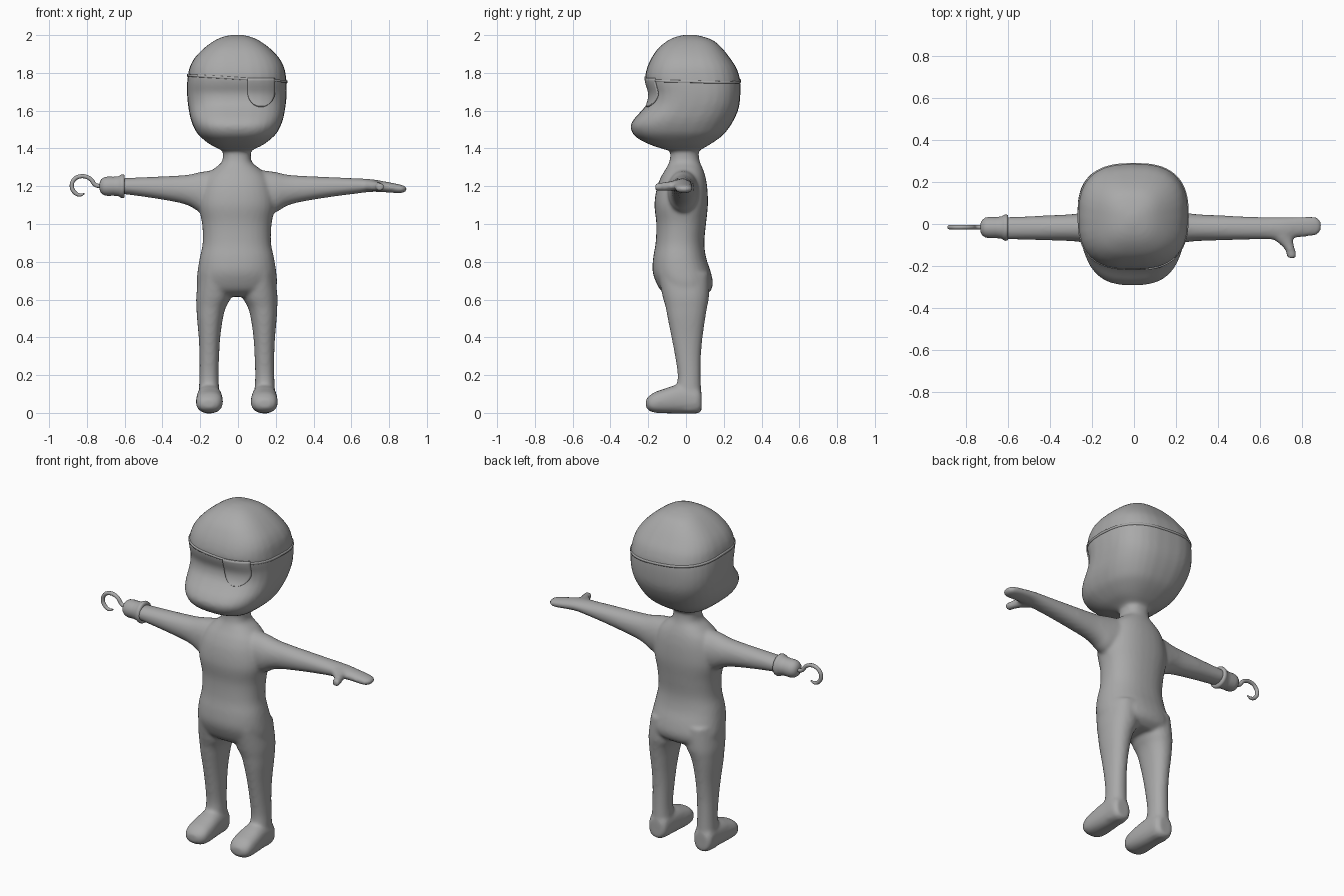
import bpy, bmesh, math
from mathutils import Vector
from mathutils.bvhtree import BVHTree

if "Cube" in bpy.data.objects:
    bpy.data.objects.remove(bpy.data.objects["Cube"])

CX = -0.006  # body centre line
grey = bpy.data.materials.new("plain grey")
grey.diffuse_color = (0.4, 0.4, 0.4, 1)
grey.use_nodes = True
grey.node_tree.nodes["Principled BSDF"].inputs["Base Color"].default_value = grey.diffuse_color


def make_object(name, bm):
    bmesh.ops.recalc_face_normals(bm, faces=bm.faces[:])
    mesh = bpy.data.meshes.new(name)
    bm.to_mesh(mesh)
    bm.free()
    mesh.materials.append(grey)
    for p in mesh.polygons:
        p.use_smooth = True
    ob = bpy.data.objects.new(name, mesh)
    bpy.context.collection.objects.link(ob)
    return ob


def refine(rows, n=4):
    """Catmull-Rom interpolation of the section table."""
    out = []
    for i in range(len(rows) - 1):
        p0, p1 = rows[max(i - 1, 0)], rows[i]
        p2, p3 = rows[i + 1], rows[min(i + 2, len(rows) - 1)]
        for k in range(n):
            t = k / n
            out.append([0.5 * (2 * b + (c - a) * t + (2 * a - 5 * b + 4 * c - d) * t * t
                               + (3 * b - a - 3 * c + d) * t ** 3)
                        for a, b, c, d in zip(p0, p1, p2, p3)])
    return out + [list(rows[-1])]


def loft(bm, axis, rows, power=2.0, sx=1, dx=0.0, n=4, seg=32):
    """Rows are (position, a_min, a_max, b_min, b_max) of rounded sections."""
    rings = []
    for t, a0, a1, b0, b1 in refine(rows, n):
        ring = []
        for k in range(seg):
            c, s = math.cos(2 * math.pi * k / seg), math.sin(2 * math.pi * k / seg)
            a = (a0 + a1) / 2 + (a1 - a0) / 2 * math.copysign(abs(c) ** (2 / power), c)
            b = (b0 + b1) / 2 + (b1 - b0) / 2 * math.copysign(abs(s) ** (2 / power), s)
            x, y, z = {"x": (t, a, b), "y": (a, t, b), "z": (a, b, t)}[axis]
            ring.append(bm.verts.new((x * sx + dx, y, z)))
        rings.append(ring)
    for r, q in zip(rings, rings[1:]):
        for k in range(seg):
            j = (k + 1) % seg
            bm.faces.new((r[k], r[j], q[j], q[k]))
    bm.faces.new(rings[0])
    bm.faces.new(rings[-1])


def upright(rows):
    return [(z, -w, w, f, b) for z, w, f, b in rows]


bm = bmesh.new()
# head with heavy jaw
loft(bm, "z", upright([
    (1.385, .07, -.08, .055), (1.40, .10, -.13, .09), (1.42, .14, -.19, .125), (1.45, .18, -.25, .17),
    (1.48, .21, -.282, .205), (1.52, .232, -.293, .235), (1.56, .246, -.272, .258),
    (1.60, .254, -.235, .275), (1.64, .26, -.205, .284), (1.69, .264, -.195, .288),
    (1.74, .264, -.21, .288), (1.78, .26, -.216, .283), (1.83, .25, -.205, .265),
    (1.88, .223, -.182, .232), (1.93, .175, -.147, .192), (1.97, .12, -.098, .147),
    (1.992, .07, -.05, .09), (2.002, .02, 0, .04)]), 2.7, dx=CX)
# neck and torso
loft(bm, "z", upright([
    (1.45, .08, -.08, .07), (1.40, .076, -.083, .068), (1.36, .074, -.083, .068),
    (1.325, .082, -.09, .075), (1.29, .125, -.108, .09), (1.25, .165, -.132, .103),
    (1.19, .19, -.155, .113), (1.10, .202, -.167, .116), (1.0, .184, -.157, .106),
    (.9, .181, -.161, .097), (.82, .197, -.174, .107), (.75, .208, -.177, .13),
    (.69, .213, -.158, .142), (.645, .2, -.13, .13), (.615, .14, -.08, .09)]), 2.3, dx=CX)
for side in (1, -1):
    # legs
    loft(bm, "z", [
        (.74, .03, .2, -.15, .12), (.62, .03, .215, -.125, .122), (.56, .058, .214, -.108, .112),
        (.5, .074, .211, -.097, .102), (.4, .088, .202, -.077, .088), (.3, .094, .198, -.058, .079),
        (.2, .097, .198, -.044, .078), (.13, .094, .201, -.05, .08), (.06, .09, .204, -.05, .082),
        (.01, .1, .195, -.04, .07)], 2.2, side, CX)
    # feet
    loft(bm, "y", [
        (.082, .11, .19, .01, .11), (.06, .09, .206, -.003, .14), (0, .084, .209, -.003, .15),
        (-.06, .078, .213, -.003, .145), (-.12, .074, .216, -.002, .126), (-.17, .077, .215, .002, .108),
        (-.2, .095, .2, .015, .085), (-.212, .12, .175, .03, .07)], 2.4, side, CX)
    # arms, the right one ending inside the cuff
    arm = [
        (.04, -.1, .07, 1.08, 1.285), (.12, -.1, .07, 1.06, 1.285), (.2, -.095, .06, 1.063, 1.275),
        (.25, -.087, .053, 1.092, 1.263), (.31, -.081, .046, 1.112, 1.257), (.42, -.078, .041, 1.132, 1.251),
        (.52, -.075, .036, 1.147, 1.247), (.62, -.073, .033, 1.16, 1.242)]
    if side == 1:
        arm += [(.71, -.074, .032, 1.17, 1.237), (.79, -.063, .034, 1.167, 1.223),
                (.85, -.058, .036, 1.163, 1.211), (.88, -.048, .028, 1.167, 1.203),
                (.893, -.025, .008, 1.177, 1.194)]
    loft(bm, "x", arm, 2.1, side)
# thumb of the left hand
loft(bm, "y", [
    (-.03, .62, .765, 1.175, 1.235), (-.07, .66, .758, 1.176, 1.23), (-.1, .7, .763, 1.174, 1.224),
    (-.13, .724, .772, 1.174, 1.22), (-.163, .73, .776, 1.176, 1.217)])
body = make_object("body", bm)
rem = body.modifiers.new("blend", "REMESH")
rem.mode = "VOXEL"
rem.voxel_size = 0.01
rem.use_smooth_shade = True
smo = body.modifiers.new("soften", "SMOOTH")
smo.factor = 0.5
smo.iterations = 8

# surface lookup so the strap and patch follow the head
bpy.context.view_layer.update()
surface = BVHTree.FromObject(body, bpy.context.evaluated_depsgraph_get())

# strap around the head, tilted sideways
bm = bmesh.new()
rings = []
N = 72
for k in range(N):
    a = 2 * math.pi * k / N
    d = Vector((math.cos(a), math.sin(a), 0))
    z = 1.771 - 0.065 * 0.26 * d.x - 0.014 * max(0, d.y)
    hit = surface.ray_cast(Vector((CX, .035, z)) + d, -d)[0]
    if hit is None:
        hit = Vector((CX, .035, z)) + d * .26
    rings.append([bm.verts.new(hit + d * o + Vector((0, 0, h)))
                  for o, h in ((-.008, -.007), (.005, -.006), (.005, .006), (-.008, .007))])
for k in range(N):
    r, q = rings[k], rings[(k + 1) % N]
    for i in range(4):
        j = (i + 1) % 4
        bm.faces.new((r[i], r[j], q[j], q[i]))
strap = make_object("strap", bm)

# eye patch, rounded at the bottom
bm = bmesh.new()
M = 14
grid = []
for i in range(M + 1):
    u = i / M
    z = 1.621 + 0.152 * u * u * (1.6 - 0.6 * u)
    w = 0.072 * math.sqrt(max(0.02, 1 - (max(0, 1.70 - z) / 0.08) ** 2))
    row = []
    for k in range(M + 1):
        x = 0.122 + w * (2 * k / M - 1)
        hit = surface.ray_cast(Vector((x, -1, z)), Vector((0, 1, 0)))[0]
        y = hit.y if hit else -0.19
        row.append(bm.verts.new((x, y - 0.003, z)))
    grid.append(row)
for i in range(M):
    for k in range(M):
        bm.faces.new((grid[i][k], grid[i][k + 1], grid[i + 1][k + 1], grid[i + 1][k]))
patch = make_object("eye_patch", bm)
sol = patch.modifiers.new("thickness", "SOLIDIFY")
sol.thickness = 0.008
sol.offset = 0

# cuff with a flared rim and rounded end
bm = bmesh.new()
profile = [(-.601, .045), (-.601, .06), (-.612, .063), (-.622, .06), (-.632, .053), (-.66, .05), (-.69, .051),
           (-.71, .047), (-.724, .037), (-.731, .024), (-.734, .008)]
loft(bm, "x", [(x, -.017 - r, -.017 + r, 1.2 - r, 1.2 + r) for x, r in profile], n=1)
cuff = make_object("cuff", bm)

# hook
curve = bpy.data.curves.new("hook", "CURVE")
curve.dimensions = "3D"
curve.bevel_depth = 0.011
curve.bevel_resolution = 4
curve.resolution_u = 8
curve.use_fill_caps = True
path = [(-.72, 1.2), (-.755, 1.207), (-.778, 1.235), (-.804, 1.25), (-.836, 1.252), (-.866, 1.237),
        (-.88, 1.203), (-.868, 1.171), (-.841, 1.154), (-.813, 1.16)]
spline = curve.splines.new("BEZIER")
spline.bezier_points.add(len(path) - 1)
for i, (p, (x, z)) in enumerate(zip(spline.bezier_points, path)):
    p.co = (x, -.015, z)
    p.handle_left_type = p.handle_right_type = "AUTO"
    p.radius = 1 if i < len(path) - 2 else (0.85 if i == len(path) - 2 else 0.35)
curve.materials.append(grey)
hook = bpy.data.objects.new("hook", curve)
bpy.context.collection.objects.link(hook)
